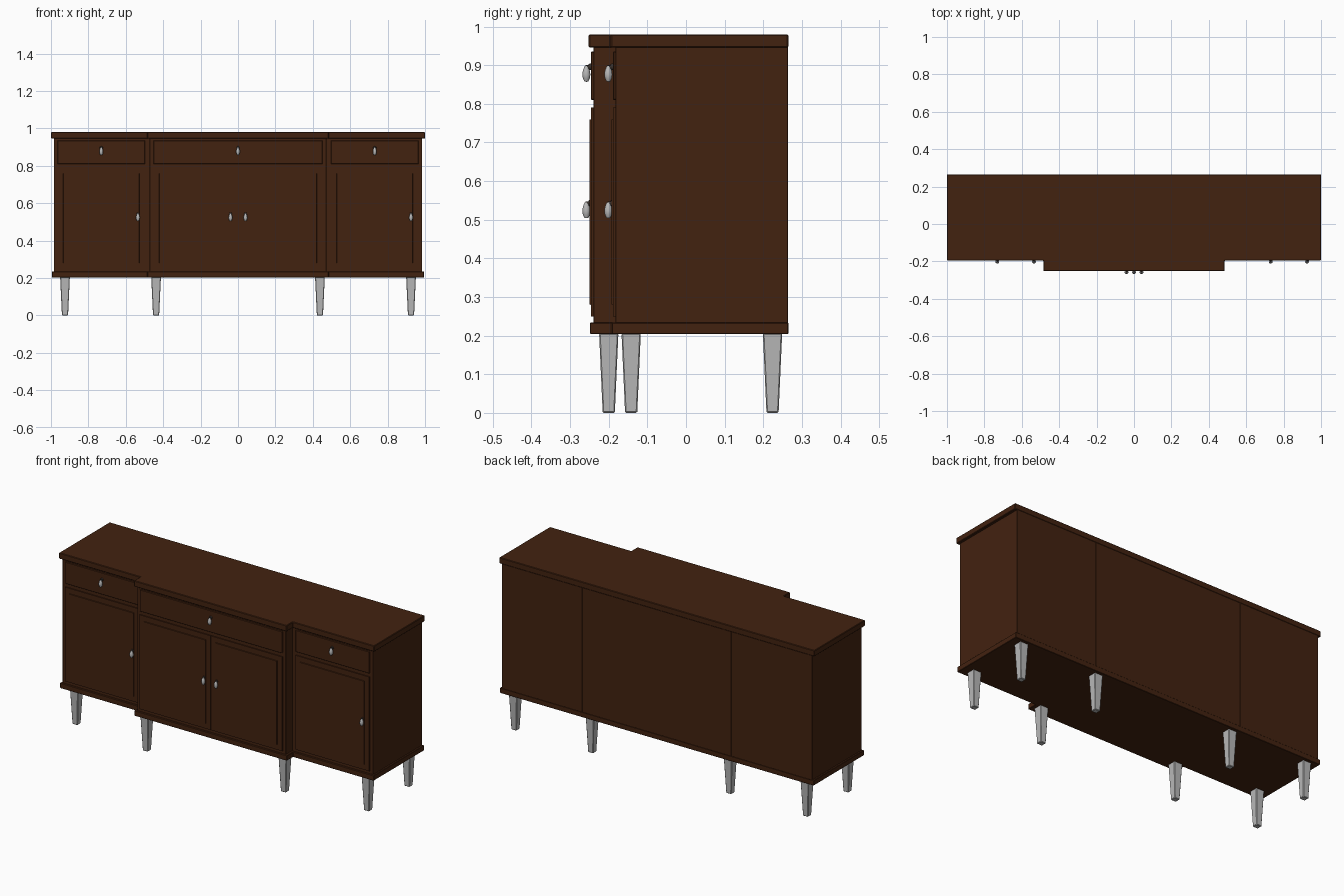
import bpy, bmesh, math
from mathutils import Matrix, Vector

if "Cube" in bpy.data.objects:
    bpy.data.objects.remove(bpy.data.objects["Cube"], do_unlink=True)


def material(name, rgb, rough):
    m = bpy.data.materials.new(name)
    m.use_nodes = True
    m.diffuse_color = (*rgb, 1)
    bsdf = m.node_tree.nodes["Principled BSDF"]
    bsdf.inputs["Base Color"].default_value = (*rgb, 1)
    bsdf.inputs["Roughness"].default_value = rough
    return m


WOOD = material("dark walnut", (0.055, 0.016, 0.005), 0.5)
GREY = material("light grey metal", (0.48, 0.48, 0.48), 0.4)
DARK = material("dark bronze", (0.04, 0.03, 0.025), 0.4)


def finish(bm, name, mat, bevel=0.0, smooth=False):
    bmesh.ops.recalc_face_normals(bm, faces=bm.faces)
    mesh = bpy.data.meshes.new(name)
    bm.to_mesh(mesh)
    bm.free()
    mesh.materials.append(mat)
    ob = bpy.data.objects.new(name, mesh)
    bpy.context.collection.objects.link(ob)
    if bevel:
        mod = ob.modifiers.new("soft_edges", "BEVEL")
        mod.width, mod.segments, mod.limit_method = bevel, 1, "ANGLE"
    if smooth:
        bpy.ops.object.select_all(action="DESELECT")
        ob.select_set(True)
        bpy.context.view_layer.objects.active = ob
        bpy.ops.object.shade_smooth_by_angle(angle=math.radians(40))
    return ob


def box_mesh(lo, hi):
    bm = bmesh.new()
    lo, hi = Vector(lo), Vector(hi)
    bmesh.ops.create_cube(bm, size=1, matrix=Matrix.Translation((lo + hi) / 2)
                          @ Matrix.Diagonal((*(hi - lo), 1)))
    return bm


def slab(name, half, step, y_side, y_mid, y_back, z0, z1, bevel):
    """Breakfront outline extruded upwards."""
    right = [(step, y_mid), (step, y_side), (half, y_side), (half, y_back)]
    outline = right + [(-x, y) for x, y in reversed(right)]
    bm = bmesh.new()
    face = bm.faces.new([bm.verts.new((x, y, z0)) for x, y in outline])
    out = bmesh.ops.extrude_face_region(bm, geom=[face])
    bmesh.ops.translate(bm, vec=(0, 0, z1 - z0),
                        verts=[v for v in out["geom"] if isinstance(v, bmesh.types.BMVert)])
    return finish(bm, name, WOOD, bevel)


def front_face(bm):
    return min(bm.faces, key=lambda f: f.calc_center_median().y)


def drawer(name, x0, x1, y):
    finish(box_mesh((x0, y - 0.006, 0.81), (x1, y + 0.004, 0.935)), name, WOOD, 0.002)


def door(name, x0, x1, y):
    # frame with a slightly raised centre field
    bm = box_mesh((x0, y - 0.006, 0.25), (x1, y + 0.004, 0.79))
    bm.normal_update()
    face = front_face(bm)
    bmesh.ops.inset_region(bm, faces=[face], thickness=0.042)
    bmesh.ops.inset_region(bm, faces=[face], thickness=0.002, depth=0.004)
    finish(bm, name, WOOD)


def handle(name, x, y, z):
    # small mounting rose, stem and hanging drop
    bm = bmesh.new()
    bmesh.ops.create_cone(bm, cap_ends=True, segments=16, radius1=0.009, radius2=0.007, depth=0.006,
                          matrix=Matrix.Translation((x, y - 0.003, z + 0.018))
                          @ Matrix.Rotation(math.pi / 2, 4, "X"))
    bmesh.ops.create_cone(bm, cap_ends=True, segments=12, radius1=0.004, radius2=0.004, depth=0.012,
                          matrix=Matrix.Translation((x, y - 0.008, z + 0.018))
                          @ Matrix.Rotation(math.pi / 2, 4, "X"))
    finish(bm, name + "_mount", DARK, smooth=True)
    profile = [(0, -0.021), (0.005, -0.020), (0.009, -0.012), (0.0105, -0.002),
               (0.009, 0.008), (0.006, 0.016), (0.004, 0.020), (0, 0.021)]
    bm = bmesh.new()
    verts = [bm.verts.new((r, 0, h)) for r, h in profile]
    edges = [bm.edges.new(p) for p in zip(verts, verts[1:])]
    bmesh.ops.spin(bm, geom=verts + edges, cent=(0, 0, 0), axis=(0, 0, 1),
                   angle=2 * math.pi, steps=16)
    bmesh.ops.remove_doubles(bm, verts=bm.verts, dist=0.0001)
    bmesh.ops.translate(bm, verts=bm.verts, vec=(x, y - 0.012, z))
    finish(bm, name + "_drop", GREY, smooth=True)


def leg(name, x, y):
    bm = box_mesh((x - 0.026, y - 0.025, 0), (x + 0.026, y + 0.025, 0.206))
    for v in bm.verts:
        if v.co.z < 0.1:
            v.co.x = x + (v.co.x - x) * 0.63
            v.co.y = y + (v.co.y - y) * 0.63
    finish(bm, name, GREY, 0.003)


Y_SIDE, Y_MID, Y_BACK = -0.183, -0.24, 0.264

# Top and base follow the same stepped outline
slab("top_board", 1.0, 0.484, -0.195, -0.252, Y_BACK + 0.001, 0.946, 0.98, 0.003)
slab("base_board", 0.995, 0.484, -0.192, -0.249, Y_BACK + 0.001, 0.204, 0.234, 0.002)

# Three cabinets, with thin seams between them
finish(box_mesh((-0.472, Y_MID, 0.232), (0.472, Y_BACK, 0.948)), "centre_cabinet", WOOD, 0.0015)
for side, s in (("left", 1), ("right", -1)):
    xs = sorted((s * 0.473, s * 0.985))
    finish(box_mesh((xs[0], Y_SIDE, 0.232), (xs[1], Y_BACK, 0.948)),
           side + "_cabinet", WOOD, 0.0015)

    # Side drawer and door
    xs = sorted((s * 0.497, s * 0.965))
    drawer(side + "_drawer", *xs, Y_SIDE)
    door(side + "_door", *xs, Y_SIDE)
    handle(side + "_drawer_handle", s * 0.731, Y_SIDE - 0.006, 0.878)

    # One of the pair of centre doors
    xs = sorted((s * 0.0015, s * 0.452))
    door("centre_door_" + side, *xs, Y_MID)
    handle("centre_door_handle_" + side, s * 0.04, Y_MID - 0.006, 0.525)

    # Legs, four along the front and four along the back
    for place, x, y in (("outer", 0.925, -0.142), ("inner", 0.438, -0.2)):
        leg(f"{side}_{place}_front_leg", s * x, y)
        leg(f"{side}_{place}_back_leg", s * x, 0.224)

drawer("centre_drawer", -0.452, 0.452, Y_MID)
handle("centre_drawer_handle", 0, Y_MID - 0.006, 0.878)

# Both side doors open from the same hand
handle("right_door_handle", -0.535, Y_SIDE - 0.006, 0.525)
handle("left_door_handle", 0.925, Y_SIDE - 0.006, 0.525)
